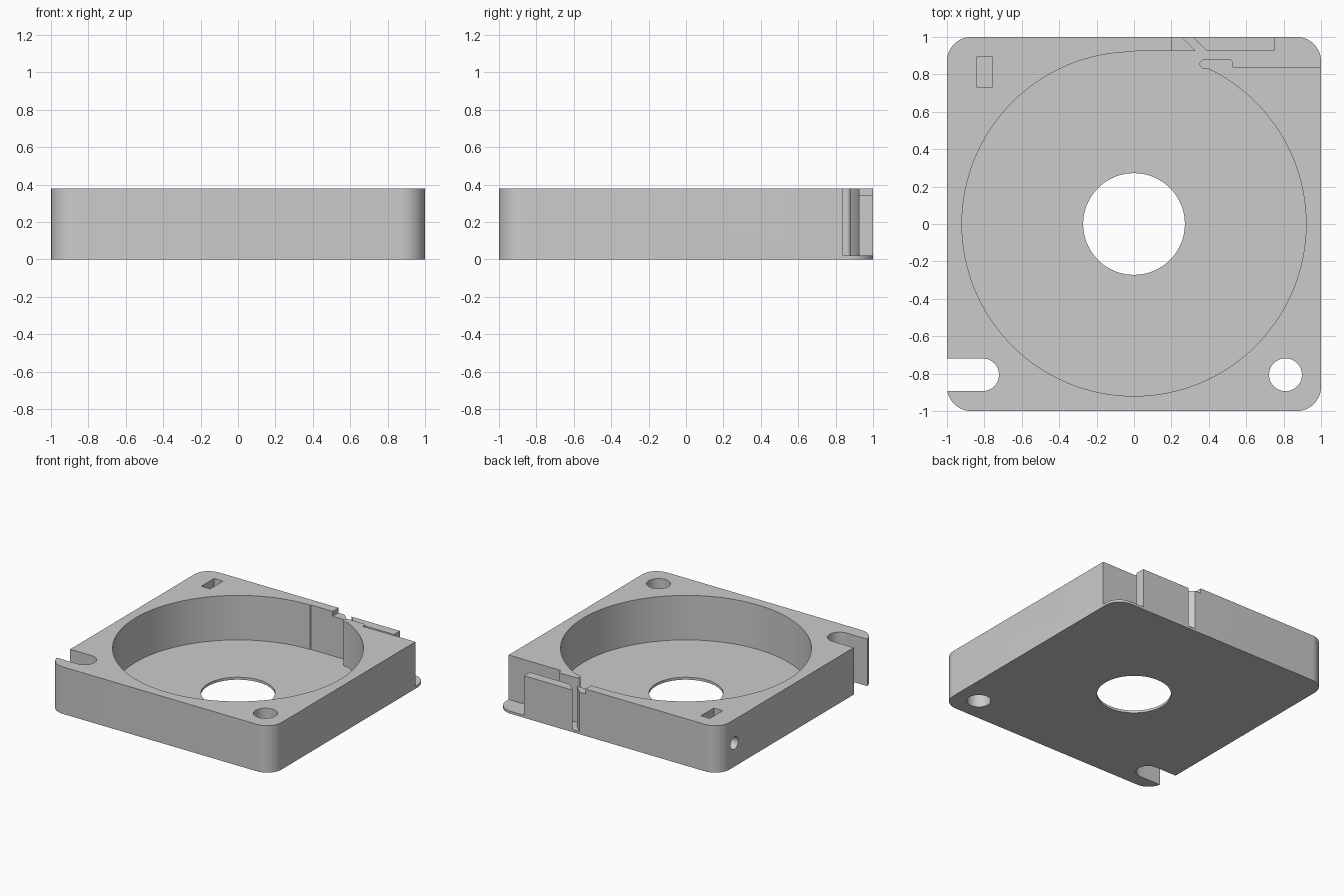
import bpy, bmesh, math
from mathutils import Matrix

default = bpy.data.objects.get("Cube")
if default:
    bpy.data.objects.remove(default, do_unlink=True)

HEIGHT, FLOOR, LEDGE = 0.38, 0.02, 0.34
CAVITY_R = 0.92
ABOVE = HEIGHT + 0.1

grey = bpy.data.materials.new("plain grey")
grey.use_nodes = True
grey.diffuse_color = (0.6, 0.6, 0.6, 1)
grey.node_tree.nodes["Principled BSDF"].inputs["Base Color"].default_value = (0.6, 0.6, 0.6, 1)


def arc(cx, cy, r, start, end, steps):
    """Points along an arc, angles in degrees."""
    angles = [math.radians(start + (end - start) * i / steps) for i in range(steps + 1)]
    return [(cx + r * math.cos(a), cy + r * math.sin(a)) for a in angles]


def circle(cx, cy, r, steps):
    return arc(cx, cy, r, 0, 360, steps)[:-1]


def box(x0, x1, y0, y1):
    return [(x0, y0), (x1, y0), (x1, y1), (x0, y1)]


def prism(name, outline, z0, z1):
    """Extrude a flat outline from z0 to z1."""
    bm = bmesh.new()
    face = bm.faces.new([bm.verts.new((x, y, z0)) for x, y in outline])
    top = bmesh.ops.extrude_face_region(bm, geom=[face])["geom"]
    verts = [v for v in top if isinstance(v, bmesh.types.BMVert)]
    bmesh.ops.translate(bm, verts=verts, vec=(0, 0, z1 - z0))
    bmesh.ops.recalc_face_normals(bm, faces=bm.faces[:])
    mesh = bpy.data.meshes.new(name)
    bm.to_mesh(mesh)
    bm.free()
    mesh.materials.append(grey)
    obj = bpy.data.objects.new(name, mesh)
    bpy.context.collection.objects.link(obj)
    return obj


def cut(body, cutter):
    """Subtract the cutter from the body and discard it."""
    cutter.hide_render = True
    bpy.context.view_layer.objects.active = body
    mod = body.modifiers.new(cutter.name, 'BOOLEAN')
    mod.operation, mod.solver, mod.object = 'DIFFERENCE', 'EXACT', cutter
    bpy.ops.object.modifier_apply(modifier=mod.name)
    bpy.data.objects.remove(cutter, do_unlink=True)


# Square housing with rounded corners
R = 0.13
C = 1 - R
corners = [(C, C, 0), (-C, C, 90), (-C, -C, 180), (C, -C, 270)]
outline = [p for x, y, a in corners for p in arc(x, y, R, a, a + 90, 12)]
housing = prism("tray_housing", outline, 0, HEIGHT)

# Round cavity, running out through the diagonal slit and the open back corner
nose_angle = math.degrees(math.acos(0.40 / CAVITY_R))
cavity = arc(0, 0, CAVITY_R, nose_angle, -270, 128)
cavity += [(0.005, 0.925), (0.33, 0.925), (0.225, 1.03), (0.285, 1.03), (0.39, 0.925)]
cavity += [(0.75, 0.925), (0.75, 1.03), (1.03, 1.03), (1.03, 0.84), (0.53, 0.84)]
cavity += arc(0.51, 0.86, 0.02, 0, 90, 5)
cavity += arc(0.375, 0.855, 0.025, 90, 270, 10)
cut(housing, prism("cavity_cutter", cavity, FLOOR, ABOVE))

# Lowered ledge on both sides of the slit
cut(housing, prism("ledge_cutter", box(0.2, 0.77, 0.9, 1.05), LEDGE, ABOVE))

# Centre opening, round mounting hole and open mounting slot
cut(housing, prism("centre_cutter", circle(0, 0, 0.272, 64), -0.1, 0.1))
cut(housing, prism("hole_cutter", circle(0.81, -0.806, 0.088, 32), -0.1, ABOVE))
slot = arc(-0.81, -0.806, 0.088, -90, 90, 16)
slot += [(-1.1, -0.718), (-1.1, -0.894)]
cut(housing, prism("slot_cutter", slot, -0.1, ABOVE))

# Nut pocket and the side screw hole leading into it
cut(housing, prism("pocket_cutter", box(-0.84, -0.76, 0.73, 0.895), 0.1, ABOVE))
screw = prism("screw_cutter", circle(0, 0, 0.05, 24), -0.15, 0.15)
screw.data.transform(Matrix.Translation((-0.95, 0.81, 0.19)) @ Matrix.Rotation(math.pi / 2, 4, 'Y'))
cut(housing, screw)

# Smooth curved walls, sharp rims
bpy.ops.object.select_all(action='DESELECT')
housing.select_set(True)
bpy.context.view_layer.objects.active = housing
bpy.ops.object.shade_smooth_by_angle(angle=math.radians(30))
